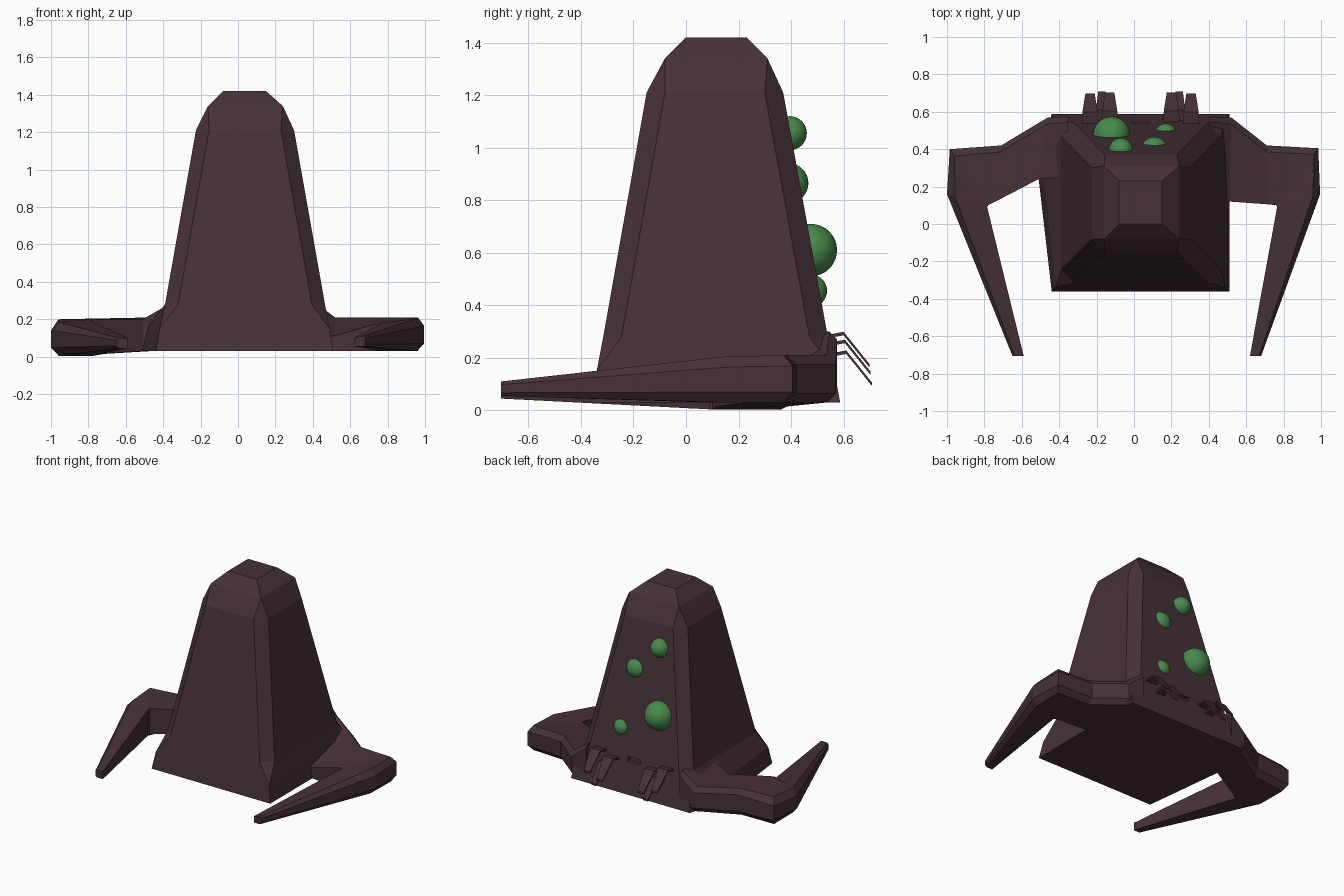
import bpy, bmesh
from mathutils import Vector

if "Cube" in bpy.data.objects:
    bpy.data.objects.remove(bpy.data.objects["Cube"])


def material(name, rgb):
    m = bpy.data.materials.new(name)
    m.diffuse_color = (*rgb, 1)
    m.use_nodes = True
    m.node_tree.nodes["Principled BSDF"].inputs["Base Color"].default_value = m.diffuse_color
    return m


SHELL = material("dark plum", (0.062, 0.031, 0.038))
GREEN = material("green", (0.062, 0.26, 0.07))


def loft(name, rings, mat):
    """Skin a closed solid through rings with equal point counts."""
    bm = bmesh.new()
    vs = [[bm.verts.new(p) for p in r] for r in rings]
    n = len(vs[0])
    for a, b in zip(vs, vs[1:]):
        for i in range(n):
            j = (i + 1) % n
            bm.faces.new((a[i], a[j], b[j], b[i]))
    bm.faces.new(vs[0])
    bm.faces.new(vs[-1])
    bmesh.ops.remove_doubles(bm, verts=bm.verts, dist=0.0005)
    bmesh.ops.recalc_face_normals(bm, faces=bm.faces)
    me = bpy.data.meshes.new(name)
    bm.to_mesh(me)
    bm.free()
    me.materials.append(mat)
    ob = bpy.data.objects.new(name, me)
    bpy.context.collection.objects.link(ob)
    return ob


# Tower body: rectangles with cut corners, stacked by height
def body_ring(z, x0, x1, y0, y1, c, flare=None):
    pts = [(x0 + c, y0), (x1 - c, y0), (x1, y0 + c), (x1, y1 - c),
           (x1 - c, y1), (x0 + c, y1), (x0, y1 - c), (x0, y0 + c)]
    if flare:
        pts[6] = flare  # left wall widens towards the arm
    return [(x, y, z) for x, y in pts]


body = loft("tower_body", [
    body_ring(0.03, -0.44, 0.51, -0.36, 0.587, 0, (-0.52, 0.33)),
    body_ring(0.15, -0.42, 0.49, -0.34, 0.565, 0, (-0.49, 0.33)),
    body_ring(0.28, -0.39, 0.465, -0.315, 0.54, 0.07),
    body_ring(1.21, -0.225, 0.30, -0.15, 0.37, 0.07),
    body_ring(1.34, -0.16, 0.24, -0.08, 0.31, 0),
    body_ring(1.42, -0.08, 0.15, 0.0, 0.23, 0)], SHELL)

# Small slot in the back wall
bpy.ops.mesh.primitive_cube_add(size=1, location=(0.035, 0.55, 0.265))
slot = bpy.context.object
slot.name = "slot_cutter"
slot.scale = (0.10, 0.06, 0.035)
slot.data.materials.append(SHELL)
slot.hide_render = True
slot.hide_viewport = True
cut = body.modifiers.new("slot", "BOOLEAN")
cut.operation = "DIFFERENCE"
cut.object = slot


# Hooked arms: sections of (outer xy, inner xy, bottom, top, inner top, bevel)
def arm(name, side, sections):
    rings = []
    for o, i, zb, zt, zi, b in sections:
        o, i = Vector(o), Vector(i)
        d = o + (i - o).normalized() * b
        pts = [(*i, zb), (*i, zi), (*d, zt), (*o, zt - b), (*o, zb + b), (*d, zb)]
        rings.append([(side * x, y, z) for x, y, z in pts])
    return loft(name, rings, SHELL)


arm("right_arm", 1, [
    ((0.40, 0.575), (0.40, 0.14), 0.03, 0.30, 0.11, 0.03),
    ((0.52, 0.57), (0.51, 0.12), 0.03, 0.21, 0.11, 0.035),
    ((0.71, 0.42), (0.72, 0.105), 0.03, 0.21, 0.17, 0.035),
    ((0.985, 0.405), (0.76, 0.10), 0.03, 0.21, 0.18, 0.04),
    ((0.995, 0.16), (0.765, 0.09), 0.03, 0.205, 0.18, 0.04),
    ((0.68, -0.705), (0.62, -0.705), 0.055, 0.11, 0.10, 0.012)])
arm("left_arm", -1, [
    ((0.35, 0.575), (0.37, 0.25), 0.03, 0.30, 0.28, 0.03),
    ((0.46, 0.57), (0.51, 0.24), 0.03, 0.21, 0.20, 0.035),
    ((0.71, 0.42), (0.75, 0.115), 0.015, 0.205, 0.20, 0.035),
    ((0.985, 0.40), (0.78, 0.10), 0.004, 0.20, 0.20, 0.045),
    ((1.0, 0.16), (0.785, 0.09), 0.004, 0.185, 0.19, 0.045),
    ((0.65, -0.705), (0.59, -0.705), 0.045, 0.10, 0.10, 0.012)])

# Thin bent claws: two mirrored groups of three on the back
CLAWS = [("outer", 0.27, 0.60, 0.293, 0.045), ("inner", 0.165, 0.605, 0.263, 0.045),
         ("middle", 0.207, 0.61, 0.222, 0.035)]
for label, side in (("right", 1), ("left", -1)):
    for part, off, y, z, w in CLAWS:
        x = 0.035 + side * off
        path = [(y - 0.08, z - 0.015, w), (y, z, w * 0.9), (y + 0.098, z - 0.122, w * 0.55)]
        loft(f"{label}_{part}_claw", [
            [(x - h, py, pz - 0.007), (x + h, py, pz - 0.007),
             (x + h, py, pz + 0.006), (x - h, py, pz + 0.006)]
            for py, pz, h in path], SHELL)

# Green bulbs half sunk into the back wall
for k, (x, y, z, r) in enumerate([(-0.07, 0.395, 1.055, 0.065), (0.11, 0.39, 0.865, 0.076),
                                  (-0.12, 0.475, 0.61, 0.10), (0.17, 0.475, 0.455, 0.062)]):
    bpy.ops.mesh.primitive_uv_sphere_add(segments=32, ring_count=16, radius=r, location=(x, y, z))
    bulb = bpy.context.object
    bulb.name = f"bulb_{k + 1}"
    bulb.data.materials.append(GREEN)
    bpy.ops.object.shade_smooth()
